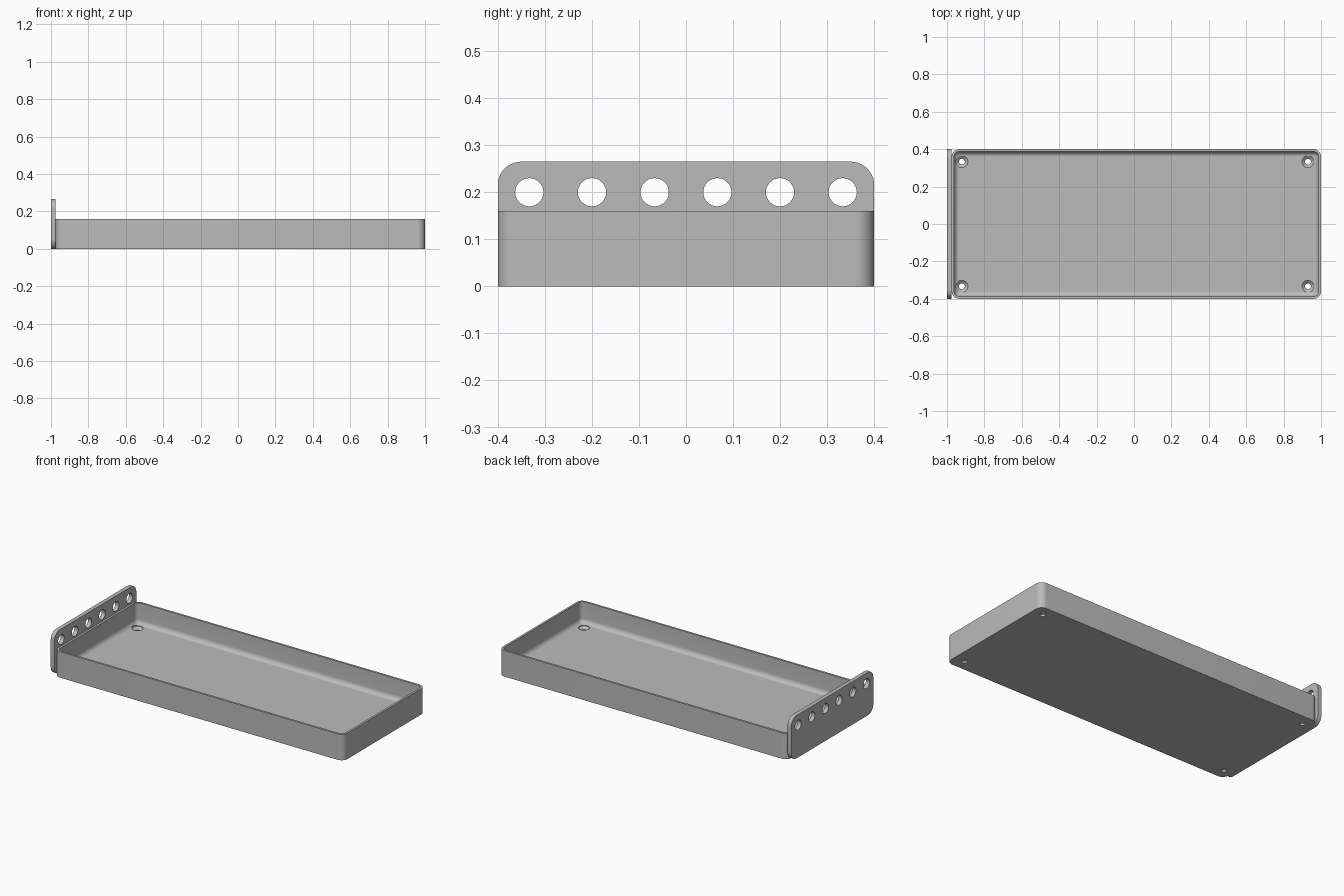
import bpy, bmesh, math
from mathutils import Matrix, Vector

if "Cube" in bpy.data.objects:
    bpy.data.objects.remove(bpy.data.objects["Cube"], do_unlink=True)

grey = bpy.data.materials.new("plain grey")
grey.use_nodes = True
colour = (0.5, 0.5, 0.5, 1)
grey.diffuse_color = colour
grey.node_tree.nodes["Principled BSDF"].inputs["Base Color"].default_value = colour


def rounded_rect(x0, x1, y0, y1, r, steps=10):
    """Counter-clockwise outline with rounded corners."""
    points = []
    corners = [(x1 - r, y1 - r), (x0 + r, y1 - r), (x0 + r, y0 + r), (x1 - r, y0 + r)]
    for i, (cx, cy) in enumerate(corners):
        for s in range(steps + 1):
            a = math.pi / 2 * (i + s / steps)
            points.append((cx + r * math.cos(a), cy + r * math.sin(a)))
    return points


def loft(name, rings, matrix=Matrix()):
    """Join a stack of matching outlines and cap both ends."""
    bm = bmesh.new()
    loops = [[bm.verts.new(matrix @ Vector((x, y, z))) for x, y in pts] for pts, z in rings]
    for a, b in zip(loops, loops[1:]):
        for i in range(len(a)):
            j = (i + 1) % len(a)
            bm.faces.new((a[i], a[j], b[j], b[i]))
    bm.faces.new(loops[0][::-1])
    bm.faces.new(loops[-1])
    bmesh.ops.recalc_face_normals(bm, faces=bm.faces)
    mesh = bpy.data.meshes.new(name)
    bm.to_mesh(mesh)
    bm.free()
    obj = bpy.data.objects.new(name, mesh)
    bpy.context.collection.objects.link(obj)
    mesh.materials.append(grey)
    return obj


def circle(cx, cy, r, count=32):
    return [(cx + r * math.cos(2 * math.pi * i / count),
             cy + r * math.sin(2 * math.pi * i / count)) for i in range(count)]


def drill(obj, cutters):
    """Cut holes, apply them and remove the cutters."""
    bpy.context.view_layer.objects.active = obj
    for cutter in cutters:
        cutter.hide_render = True
        mod = obj.modifiers.new("hole", "BOOLEAN")
        mod.object = cutter
        mod.solver = "EXACT"
        bpy.ops.object.modifier_apply(modifier=mod.name)
        bpy.data.objects.remove(cutter, do_unlink=True)


def smooth(obj):
    bpy.ops.object.select_all(action="DESELECT")
    obj.select_set(True)
    bpy.context.view_layer.objects.active = obj
    bpy.ops.object.shade_smooth_by_angle(angle=math.radians(30))


LEFT, RIGHT, HALF, HEIGHT = -0.975, 1.0, 0.4, 0.16
WALL, FLOOR, FILLET, CORNER = 0.013, 0.03, 0.03, 0.04


def tray_outline(inset):
    return rounded_rect(LEFT + inset, RIGHT - inset, -HALF + inset, HALF - inset, CORNER - inset)


# Tray: outer wall, rim, inner wall and filleted floor
rings = [(tray_outline(0), 0), (tray_outline(0), HEIGHT), (tray_outline(WALL), HEIGHT)]
for s in range(9):
    a = math.pi / 2 * s / 8
    inset = WALL + (CORNER - WALL - 0.001) * (1 - math.cos(a))
    rings.append((tray_outline(inset), FLOOR + FILLET * (1 - math.sin(a))))
tray = loft("tray", rings)

# Countersunk mounting holes near the tray corners
screw_cutters = []
for x in (LEFT + 0.055, RIGHT - 0.07):
    for y in (-0.333, 0.333):
        profile = [(0.016, -0.02), (0.016, 0.012), (0.032, 0.026), (0.032, 0.07)]
        screw_cutters.append(loft("screw_cutter", [(circle(x, y, r), z) for r, z in profile]))
drill(tray, screw_cutters)
smooth(tray)

# Upright end plate, profile drawn in the y-z plane and extruded along x
upright = Matrix(((0, 0, 1, 0), (1, 0, 0, 0), (0, 1, 0, 0), (0, 0, 0, 1)))
plate_outline = rounded_rect(-HALF, HALF, 0, 0.265, 0.05)
end_plate = loft("end_plate", [(plate_outline, -1.0), (plate_outline, LEFT)], upright)

# Row of six round holes
row = [loft("row_cutter", [(circle(-0.333 + i * 0.1332, 0.2, 0.03), -1.1),
                           (circle(-0.333 + i * 0.1332, 0.2, 0.03), -0.9)], upright)
       for i in range(6)]
drill(end_plate, row)
smooth(end_plate)
